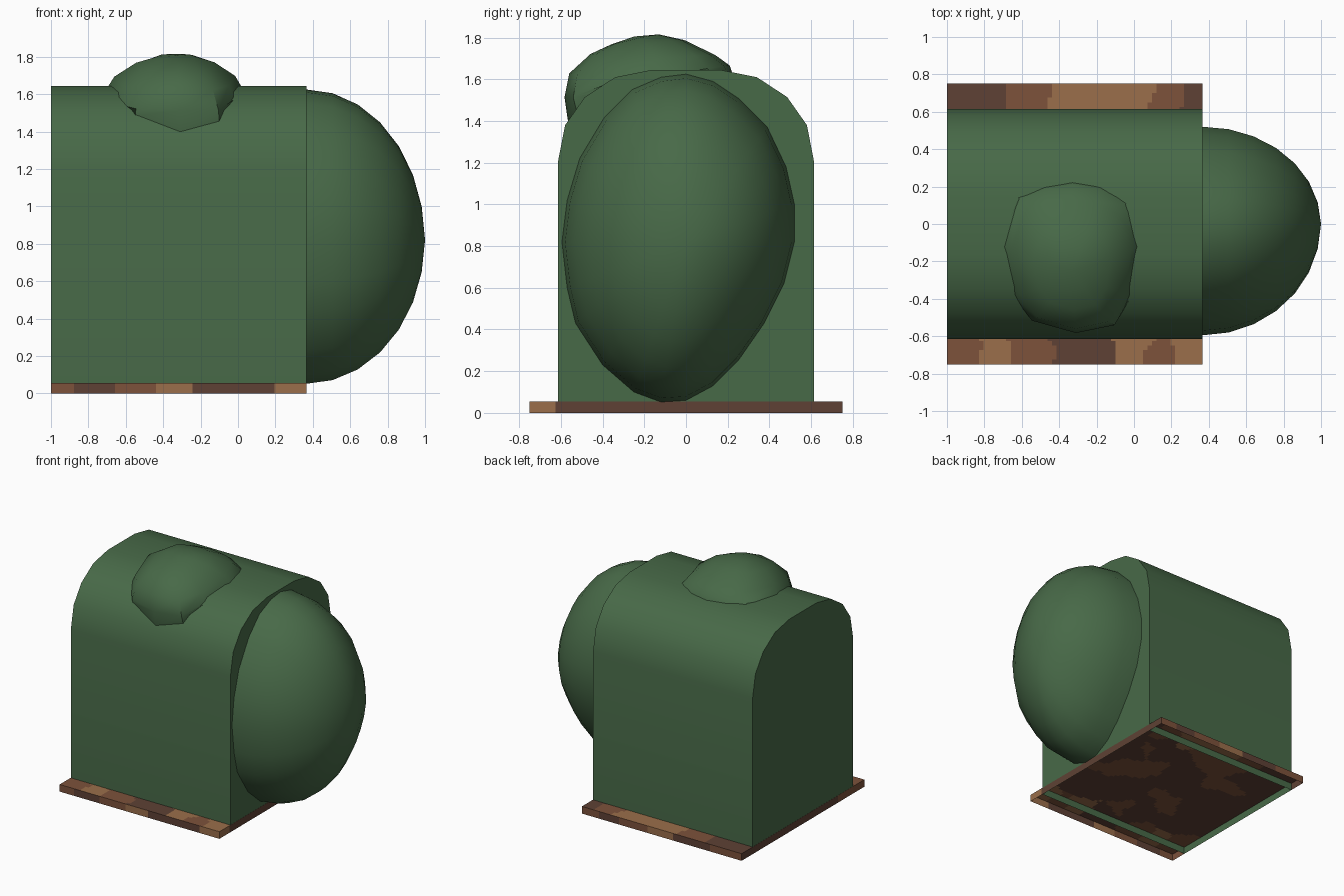
import bpy, bmesh, math, random
from mathutils import Vector, noise

if "Cube" in bpy.data.objects:
    bpy.data.objects.remove(bpy.data.objects["Cube"])

random.seed(4)


def material(name, rgb):
    m = bpy.data.materials.new(name)
    m.diffuse_color = (*rgb, 1)
    m.use_nodes = True
    m.node_tree.nodes["Principled BSDF"].inputs["Base Color"].default_value = m.diffuse_color
    return m


green = material("moss_green", (0.064, 0.142, 0.064))
light = material("light_rust", (0.325, 0.158, 0.07))
mid = material("mid_rust", (0.205, 0.085, 0.044))
dark = material("dark_rust", (0.112, 0.053, 0.035))


def finish(bm, name, mats, smooth=True):
    me = bpy.data.meshes.new(name)
    bm.normal_update()
    bm.to_mesh(me)
    bm.free()
    for m in mats:
        me.materials.append(m)
    ob = bpy.data.objects.new(name, me)
    bpy.context.collection.objects.link(ob)
    if smooth:
        bpy.ops.object.select_all(action='DESELECT')
        bpy.context.view_layer.objects.active = ob
        ob.select_set(True)
        bpy.ops.object.shade_smooth_by_angle(angle=math.radians(38))
    return ob


def loft(bm, rings, tip=None):
    """Skin closed rings, ending in a single tip point."""
    loops = [[bm.verts.new(p) for p in r] for r in rings]
    n = len(rings[0])
    for a, b in zip(loops, loops[1:]):
        for i in range(n):
            j = (i + 1) % n
            bm.faces.new((a[i], a[j], b[j], b[i]))
    t = bm.verts.new(tip)
    for i in range(n):
        bm.faces.new((loops[-1][i], loops[-1][(i + 1) % n], t))


# Arched body, open underneath
X0, X1 = -1.0, 0.365
half = [(0.615, 0), (0.615, 1.2), (0.58, 1.38), (0.485, 1.515), (0.34, 1.61), (0.165, 1.645)]
arch = half + [(-y, z) for y, z in reversed(half)]
bm = bmesh.new()
front = [bm.verts.new((X1, y, z)) for y, z in arch]
back = [bm.verts.new((X0, y, z)) for y, z in arch]
for i in range(len(arch) - 1):
    bm.faces.new((front[i], front[i + 1], back[i + 1], back[i]))
bm.faces.new(front)
bm.faces.new(back[::-1])
bmesh.ops.recalc_face_normals(bm, faces=bm.faces)
# flip if the roof ends up facing inwards
if max(bm.faces, key=lambda f: f.calc_center_median().z).normal.z < 0:
    bmesh.ops.reverse_faces(bm, faces=bm.faces)
finish(bm, "arched_body", [green])

# Large egg-shaped bulge on the right end
egg = [(0, 1.625), (-0.12, 1.61), (-0.26, 1.55), (-0.39, 1.42), (-0.51, 1.22), (-0.57, 1.02),
       (-0.595, 0.82), (-0.57, 0.6), (-0.53, 0.43), (-0.4, 0.23), (-0.25, 0.1), (-0.12, 0.052),
       (0, 0.06), (0.13, 0.13), (0.25, 0.25), (0.375, 0.43), (0.47, 0.62), (0.52, 0.82),
       (0.52, 1.0), (0.48, 1.18), (0.39, 1.37), (0.25, 1.51), (0.13, 1.59)]
TIP = 0.82
rings = []
for k in range(7):
    a = math.radians(90 * k / 7)
    s = math.cos(a)
    rings.append([(X1 + 0.633 * math.sin(a), y * s, TIP + (z - TIP) * s) for y, z in egg])
bm = bmesh.new()
loft(bm, rings, (1.0, 0, TIP))
bmesh.ops.recalc_face_normals(bm, faces=bm.faces)
if sum(f.normal.x for f in bm.faces) < 0:
    bmesh.ops.reverse_faces(bm, faces=bm.faces)
finish(bm, "end_bulge", [green])


# Small bulge on the front shoulder of the roof
def roof_z(y):
    y = abs(y)
    for (ya, za), (yb, zb) in zip(half[1:], half[2:]):
        if yb <= y <= ya:
            return za + (zb - za) * (ya - y) / (ya - yb)
    return 1.645


rim = [(-0.31, -0.565), (-0.1, -0.525), (0.0, -0.36), (0.04, -0.09), (-0.04, 0.12), (-0.18, 0.2),
       (-0.33, 0.225), (-0.48, 0.2), (-0.62, 0.15), (-0.72, -0.09), (-0.66, -0.36), (-0.55, -0.5)]
C = Vector((-0.33, -0.17, 1.53))
N = Vector((0, -0.27, 0.963))


def shoulder_ring(r, h):
    out = []
    for x, y in rim:
        dx, dy = (x - C.x) * r, (y - C.y) * r
        lift = h * (1 - 0.7 * max(0, dy / 0.39) ** 2 - 0.3 * (dx / 0.38) ** 2)
        out.append(C + Vector((dx, dy, dy * 0.28)) + N * lift)
    return out


rings = [[(x, y, roof_z(y) - 0.01) for x, y in rim], shoulder_ring(0.98, 0.095),
         shoulder_ring(0.85, 0.2), shoulder_ring(0.55, 0.262), shoulder_ring(0.28, 0.28)]
bm = bmesh.new()
loft(bm, rings, C + N * 0.286)
bmesh.ops.recalc_face_normals(bm, faces=bm.faces)
if sum(f.normal.z for f in bm.faces) < 0:
    bmesh.ops.reverse_faces(bm, faces=bm.faces)
finish(bm, "roof_bulge", [green])

# Rusty base tray, open underneath, cut into fine cells for the patches
bm = bmesh.new()
bmesh.ops.create_cube(bm, size=1)
for v in bm.verts:
    v.co = Vector(((X0 if v.co.x < 0 else X1 + 0.001), v.co.y * 1.5, (v.co.z + 0.5) * 0.055))
bmesh.ops.delete(bm, geom=[f for f in bm.faces if f.normal.z < -0.5], context='FACES_ONLY')
for v in bm.verts:
    if v.co.x < 0:
        v.co.x -= 0.001


def slices(axis, start, end, count):
    for i in range(1, count):
        co, no = Vector(), Vector()
        co[axis] = start + (end - start) * i / count
        no[axis] = 1
        bmesh.ops.bisect_plane(bm, geom=bm.verts[:] + bm.edges[:] + bm.faces[:],
                               plane_co=co, plane_no=no)


slices(0, X0, X1, 56)
slices(1, -0.75, 0.75, 60)

# Patch seeds per strip: x, y, shade (0 light, 1 mid, 2 dark)
L, M, D = 0, 1, 2
strips = {
    0.68: [(-0.95, D), (-0.75, D), (-0.58, M), (-0.3, L), (0.0, L), (0.17, M), (0.3, D)],
    -0.68: [(-0.93, M), (-0.72, L), (-0.56, M), (-0.38, D), (-0.2, D), (0.0, L), (0.16, M), (0.28, L)],
    -0.95: [(-0.92, M), (-0.75, D), (-0.56, M), (-0.36, L), (-0.15, D), (0.08, D), (0.29, L)],
    0.95: [(-0.85, M), (-0.6, D), (-0.35, L), (-0.1, M), (0.15, D), (0.3, M)],
}
seeds = [(x, y, c) for y, row in strips.items() for x, c in row]
for i in range(26):
    seeds.append((random.uniform(X0, X1), random.uniform(-0.5, 0.5), random.choice((M, D, D))))

for f in bm.faces:
    c = f.calc_center_median()
    f.normal_update()
    if abs(f.normal.y) > 0.5:
        c.y = math.copysign(0.95, c.y)
    w = noise.noise_vector(c * 7) * 0.08
    px, py = c.x + w.x, c.y + w.y
    f.material_index = min(seeds, key=lambda s: (s[0] - px) ** 2 + (s[1] - py) ** 2)[2]
    if abs(f.normal.x) > 0.5 and f.material_index == L and abs(c.y) < 0.62:
        f.material_index = D
finish(bm, "rusty_base", [light, mid, dark], smooth=False)
